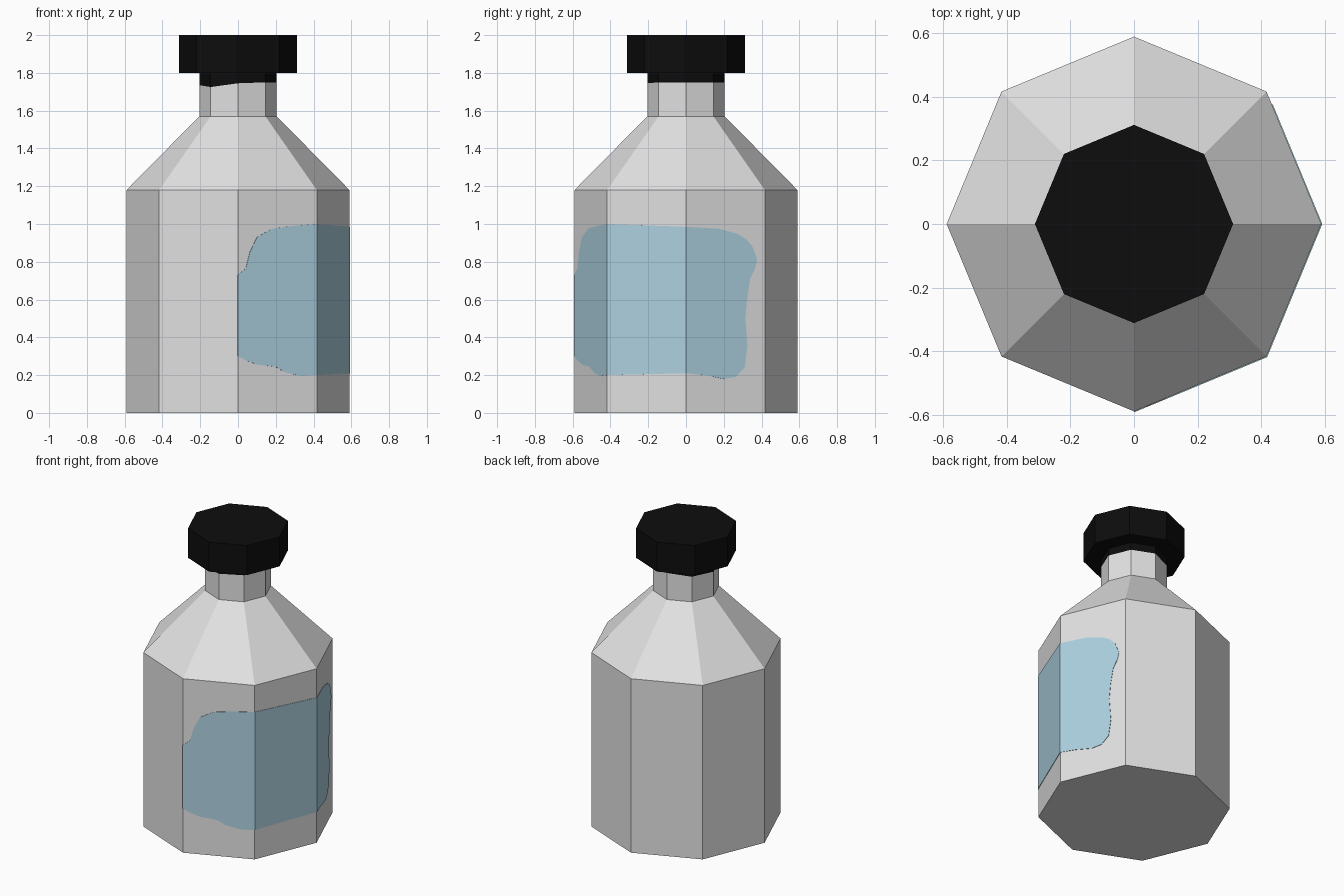
import bpy, bmesh, math

if "Cube" in bpy.data.objects:
    bpy.data.objects.remove(bpy.data.objects["Cube"])

SIDES = 8


def material(name, rgb):
    m = bpy.data.materials.new(name)
    m.diffuse_color = (*rgb, 1)
    m.use_nodes = True
    m.node_tree.nodes["Principled BSDF"].inputs["Base Color"].default_value = m.diffuse_color
    return m


glass = material("pale grey", (0.76, 0.76, 0.76))
black = material("cap black", (0.004, 0.004, 0.004))
blue = material("label blue", (0.42, 0.64, 0.75))


def corner(i, r):
    a = math.radians(45 * i)
    return r * math.cos(a), r * math.sin(a)


def make_object(name, bm, mats):
    me = bpy.data.meshes.new(name)
    bm.normal_update()
    bm.to_mesh(me)
    bm.free()
    ob = bpy.data.objects.new(name, me)
    bpy.context.collection.objects.link(ob)
    for m in mats:
        me.materials.append(m)
    return ob


def lathe(name, rings, mats, black_from=None):
    """Octagonal stack of (radius, z) rings; z may be a list with one value per corner."""
    bm = bmesh.new()
    loops = []
    for r, z in rings:
        zs = z if isinstance(z, list) else [z] * SIDES
        loops.append([bm.verts.new((*corner(i, r), zs[i])) for i in range(SIDES)])
    for k in range(len(loops) - 1):
        lo, hi = loops[k], loops[k + 1]
        for i in range(SIDES):
            j = (i + 1) % SIDES
            f = bm.faces.new((lo[i], lo[j], hi[j], hi[i]))
            if black_from is not None and k >= black_from:
                f.material_index = 1
    bm.faces.new(loops[0][::-1])
    top = bm.faces.new(loops[-1])
    if black_from is not None:
        top.material_index = 1
    return make_object(name, bm, mats)


# Bottle: body, shoulder and neck, with a slightly uneven dark neck ring
ring_z = [1.75, 1.75, 1.75, 1.74, 1.735, 1.725, 1.745, 1.75]
lathe("bottle", [(0.59, 0), (0.59, 1.18), (0.205, 1.57), (0.205, ring_z), (0.205, 1.81)],
      [glass, black], black_from=3)

# Cap
lathe("cap", [(0.312, 1.80), (0.312, 2.0)], [black])

# Label: one outline per body side, as (fraction along side, height)
left = [(0, .30), (.12, .275), (.25, .255), (.47, .245), (.6, .215), (.8, .195), (1, .20),
        (1, 1.0), (.7, .99), (.43, .975), (.24, .93), (.15, .85), (.1, .765), (0, .73)]
middle = [(0, .20), (1, .21), (1, .985), (0, 1.0)]
right = [(0, .21), (.24, .20), (.48, .18), (.63, .19), (.74, .24), (.775, .35), (.75, .5),
         (.77, .6), (.81, .71), (.87, .76), (.90, .81), (.84, .88), (.76, .92), (.65, .948),
         (.41, .975)]
right.append((0, .985))

bm = bmesh.new()
for side, outline in zip((6, 7, 8), (left, middle, right)):
    (x0, y0), (x1, y1) = corner(side, 0.593), corner(side + 1, 0.593)
    bm.faces.new([bm.verts.new((x0 + (x1 - x0) * t, y0 + (y1 - y0) * t, z))
                  for t, z in outline])
bmesh.ops.remove_doubles(bm, verts=bm.verts, dist=0.0005)
label = make_object("label", bm, [blue])
thick = label.modifiers.new("thickness", 'SOLIDIFY')
thick.thickness = 0.005
thick.offset = -1
